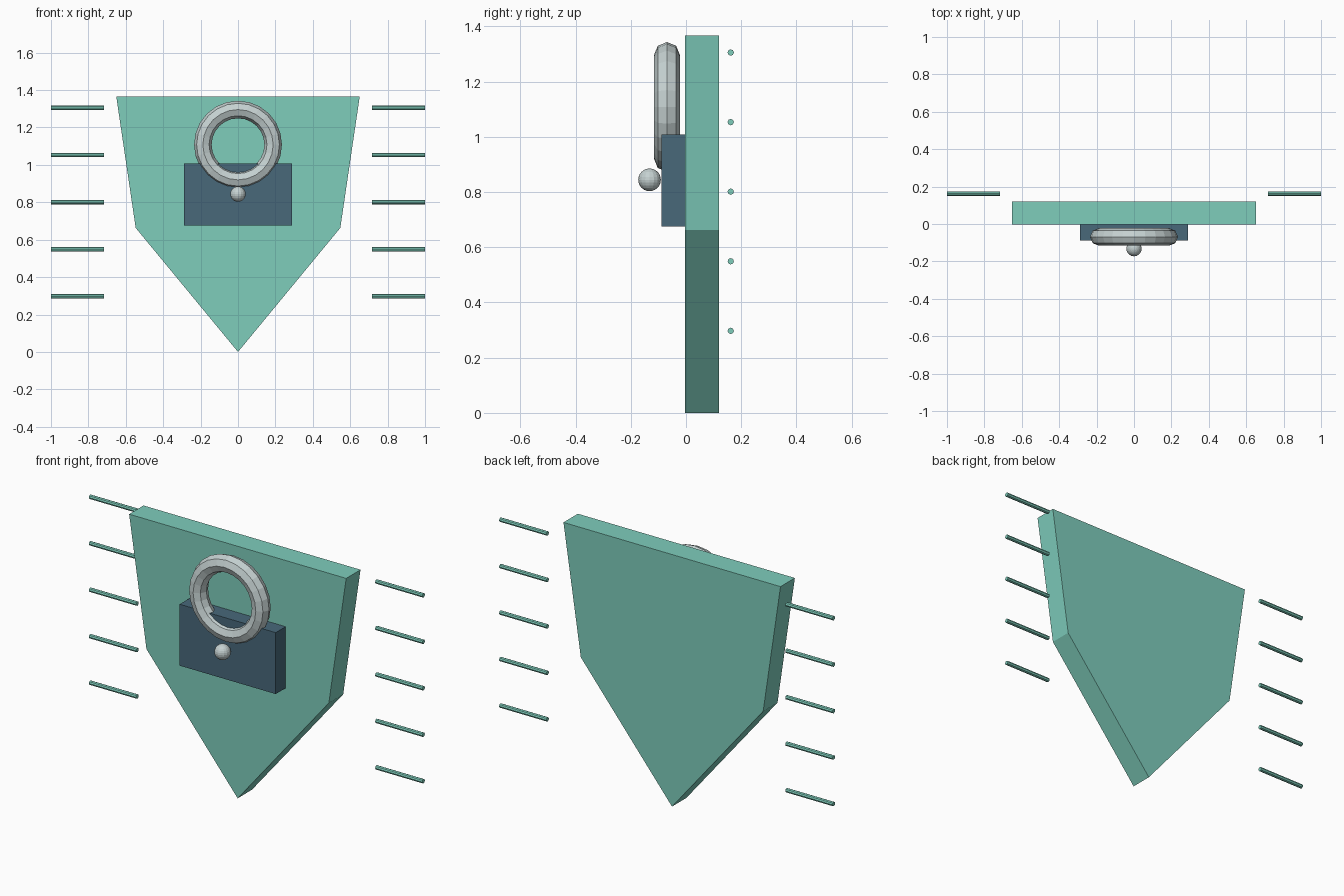
import bpy
import bmesh
from math import pi

if "Cube" in bpy.data.objects:
    bpy.data.objects.remove(bpy.data.objects["Cube"], do_unlink=True)


def make_material(name, colour):
    mat = bpy.data.materials.new(name)
    mat.use_nodes = True
    rgba = (*colour, 1.0)
    mat.diffuse_color = rgba
    mat.node_tree.nodes["Principled BSDF"].inputs["Base Color"].default_value = rgba
    return mat


teal = make_material("teal", (0.21, 0.61, 0.50))
slate = make_material("slate blue", (0.065, 0.14, 0.195))
silver = make_material("pale silver", (0.56, 0.64, 0.64))


def finish(name, mat):
    obj = bpy.context.object
    obj.name = obj.data.name = name
    obj.data.materials.append(mat)
    return obj


def extruded_panel(name, outline, front, back, mat):
    """Extrude an x-z outline from the front plane to the back plane."""
    bm = bmesh.new()
    face = bm.faces.new([bm.verts.new((x, front, z)) for x, z in outline])
    result = bmesh.ops.extrude_face_region(bm, geom=[face])
    moved = [v for v in result["geom"] if isinstance(v, bmesh.types.BMVert)]
    bmesh.ops.translate(bm, verts=moved, vec=(0, back - front, 0))
    bmesh.ops.recalc_face_normals(bm, faces=bm.faces)
    mesh = bpy.data.meshes.new(name)
    bm.to_mesh(mesh)
    bm.free()
    mesh.materials.append(mat)
    obj = bpy.data.objects.new(name, mesh)
    bpy.context.collection.objects.link(obj)
    return obj


# Pointed backing panel, its right half mirrored from its left
half = [(0.547, 0.663), (0.651, 1.367)]
outline = [(0, 0)] + half + [(-x, z) for x, z in reversed(half)]
extruded_panel("shield_panel", outline, -0.003, 0.12, teal)

# Raised rectangular block
w, low, high = 0.288, 0.675, 1.008
extruded_panel("mount_block", [(-w, low), (w, low), (w, high), (-w, high)],
               -0.088, -0.003, slate)

# Upright faceted ring
bpy.ops.mesh.primitive_torus_add(
    major_radius=0.188, minor_radius=0.047, major_segments=24, minor_segments=8,
    location=(0, -0.069, 1.108), rotation=(pi / 2, 0, 0))
finish("ring", silver)

# Small ball below the ring
bpy.ops.mesh.primitive_uv_sphere_add(
    segments=16, ring_count=12, radius=0.041, location=(0, -0.132, 0.844))
finish("ball", silver)

# Rows of floating rods on both sides
for side, label in ((1, "left"), (-1, "right")):
    for i in range(5):
        bpy.ops.mesh.primitive_cylinder_add(
            vertices=8, radius=0.0115, depth=0.283,
            location=(side * 0.8585, 0.162, 0.297 + i * 0.252),
            rotation=(0, pi / 2, 0))
        finish(f"{label}_rod_{i + 1}", teal)
